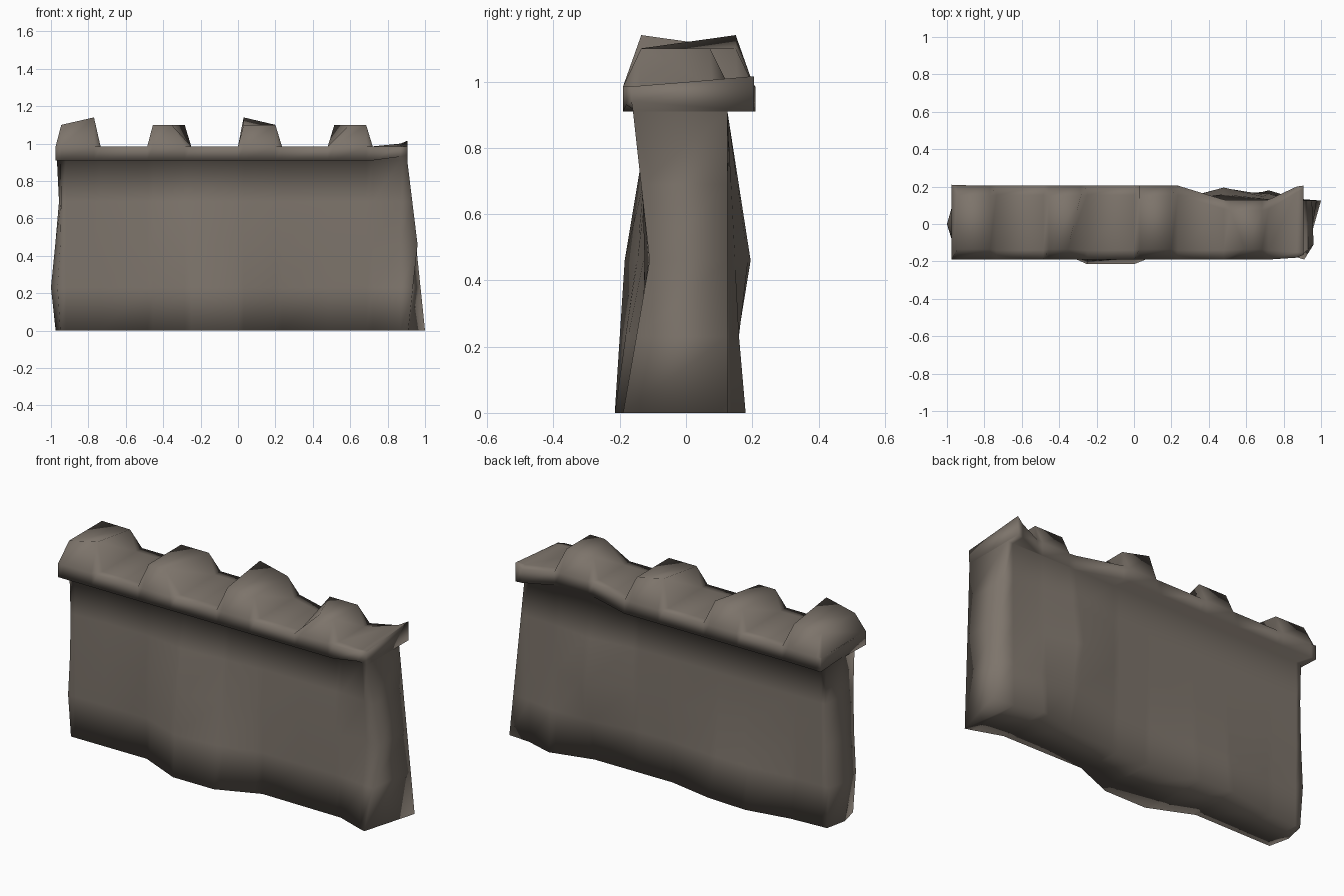
import bpy, bmesh

if "Cube" in bpy.data.objects:
    bpy.data.objects.remove(bpy.data.objects["Cube"])

stone = bpy.data.materials.new("weathered stone")
stone.diffuse_color = (0.205, 0.175, 0.147, 1)
stone.use_nodes = True
stone.node_tree.nodes["Principled BSDF"].inputs["Base Color"].default_value = stone.diffuse_color


def lerp_table(table, x):
    """Linear lookup in a list of (x, value)."""
    if x <= table[0][0]:
        return table[0][1]
    for (a, va), (b, vb) in zip(table, table[1:]):
        if x <= b:
            return va + (vb - va) * (x - a) / (b - a)
    return table[-1][1]


# bumpy wall faces: depth along the length at three heights
FRONT = {
    0.0: [(-.95, -.112), (-.485, -.111), (-.25, -.215), (0, -.215),
          (.235, -.12), (.72, -.125), (.905, -.19)],
    .46: [(-.95, -.12), (-.485, -.12), (-.25, -.185), (0, -.15),
          (.235, -.125), (.72, -.125), (.905, -.11)],
    .91: [(-.95, -.125), (-.735, -.11), (.72, -.11), (.905, -.16)],
}
BACK = {
    0.0: [(-.95, .118), (-.735, .13), (-.485, .175), (-.25, .163), (0, .117),
          (.48, .119), (.72, .18), (.905, .125)],
    .46: [(-.95, .125), (-.25, .125), (0, .125), (.235, .13), (.48, .195),
          (.72, .14), (.905, .125)],
    .91: [(-.95, .125), (.905, .125)],
}
LEVELS = (0, .23, .46, .69, .91)


def depth(side, x, z):
    return lerp_table([(h, lerp_table(side[h], x)) for h in (0.0, .46, .91)], z)


# end corners lean with height
RIGHT_FRONT = [(0, .91), (.46, .96), (.91, .905)]
RIGHT_BACK = [(0, 1.0), (.91, .905)]
LEFT_CORNER = [(0, -.95), (.23, -.965), (.46, -.95), (.69, -.945), (.91, -.95)]
LEFT_RIDGE = [(0, -.975), (.23, -1.0), (.46, -.977), (.69, -.957), (.91, -.968)]

# battlement stations: (x, front top z, back top z, lip back y, top inset, shift
# of the front top corner)
G = .985
stations = [
    (-.975, G, G, .21, .012, 0), (-.945, 1.1, 1.1, .208, .055, 0),
    (-.77, 1.14, 1.1, .205, .055, 0), (-.735, G, G, .205, .05, 0),
    (-.485, G, G, .205, .05, 0), (-.455, 1.1, 1.1, .205, .055, 0),
    (-.285, 1.1, 1.1, .205, .055, -.07), (-.25, G, G, .205, .05, 0),
    (0.0, G, G, .205, .05, 0), (.03, 1.1, 1.14, .205, .055, 0),
    (.20, 1.1, 1.1, .205, .055, 0), (.235, G, G, .205, .05, 0),
    (.48, G, G, .13, .05, 0), (.515, 1.1, 1.1, .127, .055, .08),
    (.685, 1.1, 1.1, .127, .055, 0), (.72, G, G, .13, .05, 0),
    (.87, G, 1.0, .2, .03, 0), (.905, G, 1.015, .205, .012, 0),
]

# wall with battlement: cross-sections lofted along x
rings = []
last = len(stations) - 1
for i, (x, zf, zb, yb, ins, sh) in enumerate(stations):
    yf = -.19 if x < .8 else (-.18 if i < last else -.165)
    low = .91 if x < .8 else (.93 if i < last else .94)

    def body_x(z, back):
        if i == 0:
            return lerp_table(LEFT_CORNER, z)
        if i == 1:
            return -.92
        if i == last:
            return lerp_table(RIGHT_BACK if back else RIGHT_FRONT, z)
        return x

    front = [(body_x(z, 0), depth(FRONT, x, z), z) for z in LEVELS]
    back = [(body_x(z, 1), depth(BACK, x, z), z) for z in LEVELS]
    lip = [(x, yf, low), (x, yf, G), (x + sh, yf + ins, zf),
           (x, yb - ins, zb), (x, yb, zb if i == last else G), (x, yb, .91)]
    rings.append(front + lip + back[::-1])

# uneven ridge down the middle of the left end
ridge = [(lerp_table(LEFT_RIDGE, z), 0, z) for z in LEVELS]
cap = [(-.97, 0, .915), (-.976, 0, G), (-.975, 0, G + .002)]
rings.insert(0, ridge + cap + cap[::-1] + ridge[::-1])

bm = bmesh.new()
vs = [[bm.verts.new(p) for p in r] for r in rings]
n = len(vs[0])
for a, b in zip(vs, vs[1:]):
    for i in range(n):
        j = (i + 1) % n
        bm.faces.new((a[i], a[j], b[j], b[i]))
# right end: strips between front and back halves
end = vs[-1]
for i in range(n // 2 - 1):
    bm.faces.new((end[i], end[i + 1], end[n - 2 - i], end[n - 1 - i]))
bmesh.ops.remove_doubles(bm, verts=bm.verts, dist=0.0005)
bmesh.ops.dissolve_degenerate(bm, edges=bm.edges, dist=0.0005)
bmesh.ops.recalc_face_normals(bm, faces=bm.faces)
for f in bm.faces:
    f.smooth = True
me = bpy.data.meshes.new("battlement_wall")
bm.to_mesh(me)
bm.free()
me.materials.append(stone)
bpy.context.collection.objects.link(bpy.data.objects.new("battlement_wall", me))
